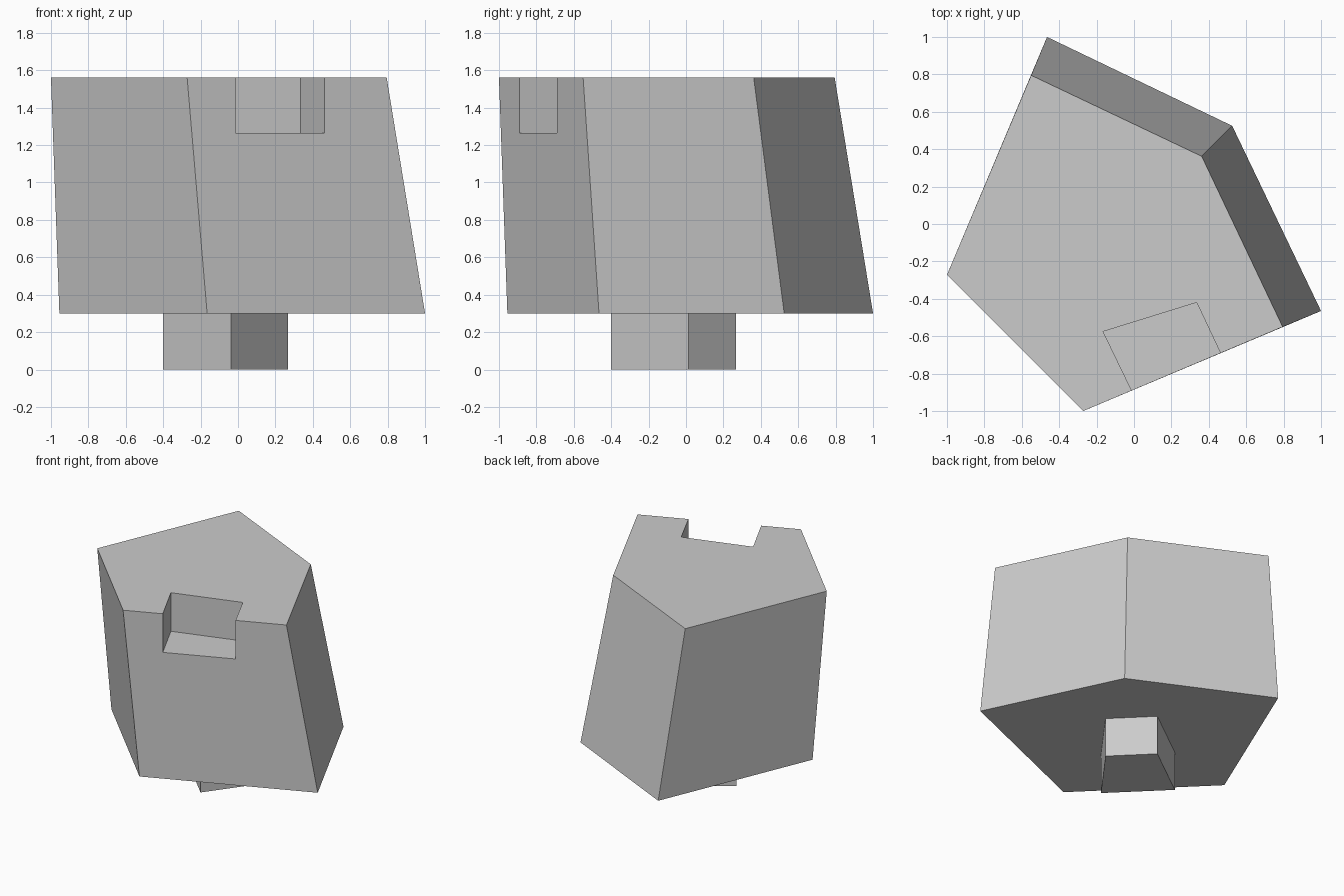
import bpy
import bmesh

cube = bpy.data.objects.get("Cube")
if cube:
    bpy.data.objects.remove(cube, do_unlink=True)

grey = bpy.data.materials.new("plain_grey")
grey.use_nodes = True
COLOUR = (0.6, 0.6, 0.6, 1)
grey.diffuse_color = COLOUR
for node in grey.node_tree.nodes:
    if node.type == 'BSDF_PRINCIPLED':
        node.inputs["Base Color"].default_value = COLOUR


def loft(name, lower, upper, z0, z1):
    """Solid between two matching counter-clockwise outlines."""
    bm = bmesh.new()
    low = [bm.verts.new((x, y, z0)) for x, y in lower]
    top = [bm.verts.new((x, y, z1)) for x, y in upper]
    bm.faces.new(low[::-1])
    bm.faces.new(top)
    n = len(low)
    for i in range(n):
        j = (i + 1) % n
        bm.faces.new((low[i], low[j], top[j], top[i]))
    bmesh.ops.recalc_face_normals(bm, faces=bm.faces)
    mesh = bpy.data.meshes.new(name)
    bm.to_mesh(mesh)
    bm.free()
    mesh.materials.append(grey)
    obj = bpy.data.objects.new(name, mesh)
    bpy.context.collection.objects.link(obj)
    return obj


# Leaning five-sided body
body = loft("body",
            [(-0.955, -0.165), (-0.165, -0.955), (1.0, -0.465), (0.525, 0.525), (-0.465, 1.0)],
            [(-1.0, -0.272), (-0.272, -1.0), (0.795, -0.55), (0.362, 0.362), (-0.55, 0.795)],
            0.3, 1.56)

# Notch in the top front edge, cut past the wall and the top
notch = [(0.045, -1.009), (0.51, -0.791), (0.335, -0.42), (-0.165, -0.575)]
cutter = loft("notch_cutter", notch, notch, 1.265, 1.7)
cutter.hide_render = True
cut = body.modifiers.new("notch", 'BOOLEAN')
cut.operation = 'DIFFERENCE'
cut.solver = 'EXACT'
cut.object = cutter
bpy.context.view_layer.objects.active = body
bpy.ops.object.modifier_apply(modifier=cut.name)
bpy.data.objects.remove(cutter, do_unlink=True)

# Short four-sided peg below the body
peg = [(-0.4, -0.037), (-0.037, -0.4), (0.268, 0.013), (0.013, 0.268)]
loft("peg", peg, peg, 0, 0.3)
